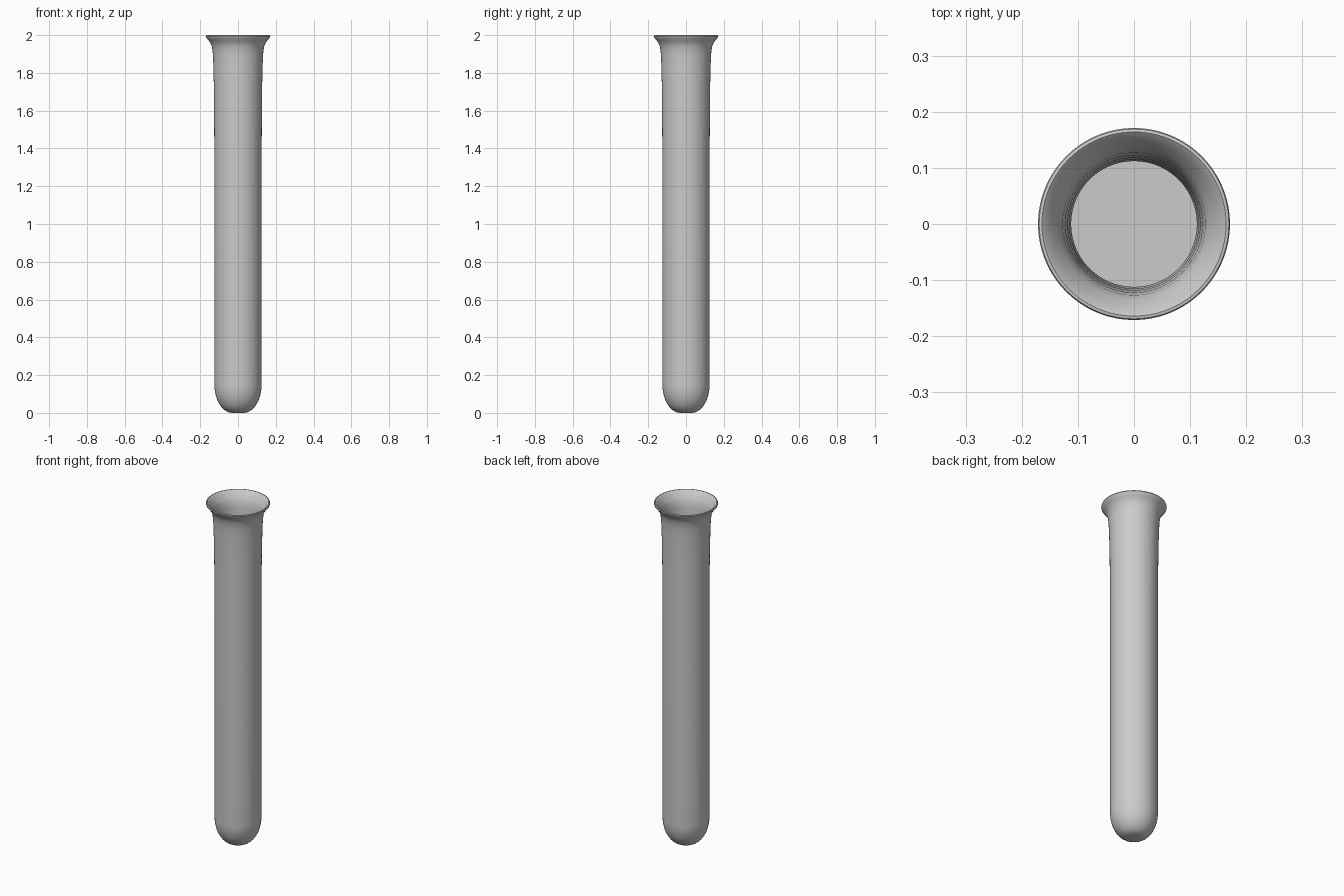
import bpy, bmesh, math

if "Cube" in bpy.data.objects:
    bpy.data.objects.remove(bpy.data.objects["Cube"])

SEGMENTS = 96

# Outer wall, from the rounded base up to the flared mouth
outer = [(0.0, 0.0), (0.03, 0.0)]
for i in range(1, 13):
    a = math.pi / 2 * i / 12
    outer.append((0.03 + 0.095 * math.sin(a), 0.15 * (1 - math.cos(a))))
outer += [(0.125, 1.33), (0.127, 1.69), (0.13, 1.83), (0.133, 1.9),
          (0.138, 1.94), (0.147, 1.96), (0.158, 1.975), (0.169, 1.988)]

# Rounded lip, then the inner wall down to a flat floor
inner = [(0.171, 1.994), (0.169, 1.999), (0.164, 2.0), (0.158, 1.995),
         (0.147, 1.98), (0.136, 1.963), (0.127, 1.945), (0.122, 1.91),
         (0.118, 1.83), (0.115, 1.69), (0.112, 1.33), (0.112, 0.14), (0.0, 0.14)]


def lathe(name, profile):
    """Spin an (r, z) profile around the z axis into a closed mesh."""
    bm = bmesh.new()
    verts = [bm.verts.new((r, 0, z)) for r, z in profile]
    edges = [bm.edges.new(pair) for pair in zip(verts, verts[1:])]
    bmesh.ops.spin(bm, geom=verts + edges, cent=(0, 0, 0), axis=(0, 0, 1),
                   angle=math.tau, steps=SEGMENTS, use_merge=False)
    bmesh.ops.remove_doubles(bm, verts=bm.verts, dist=0.0001)
    bmesh.ops.recalc_face_normals(bm, faces=bm.faces)
    mesh = bpy.data.meshes.new(name)
    bm.to_mesh(mesh)
    bm.free()
    obj = bpy.data.objects.new(name, mesh)
    bpy.context.collection.objects.link(obj)
    bpy.context.view_layer.objects.active = obj
    obj.select_set(True)
    bpy.ops.object.shade_smooth_by_angle(angle=math.radians(40))
    return obj


# Test tube
lathe("test_tube", outer + inner)
